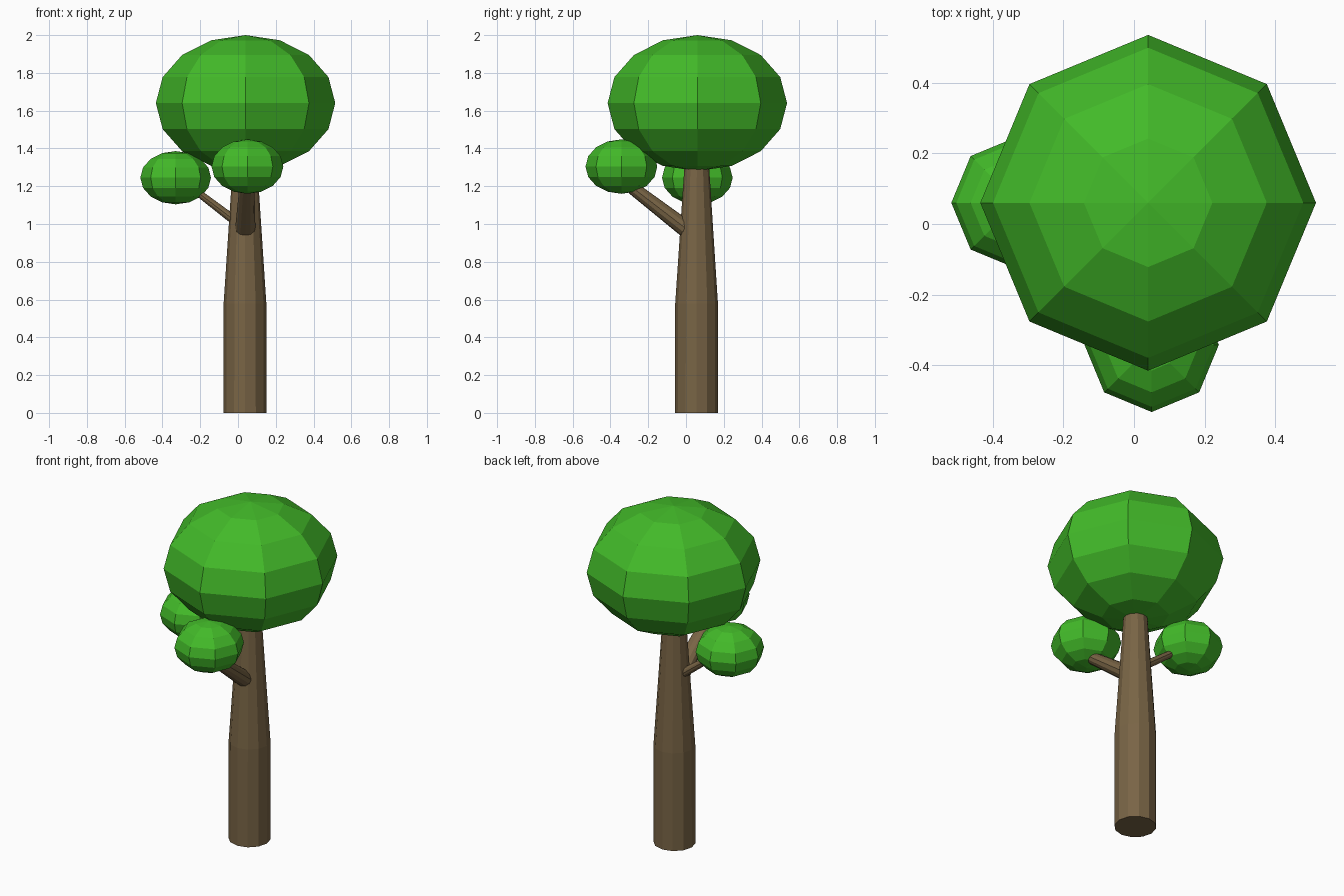
import bpy, bmesh, math
from mathutils import Vector, Matrix

if "Cube" in bpy.data.objects:
    bpy.data.objects.remove(bpy.data.objects["Cube"])


def material(name, rgb):
    m = bpy.data.materials.new(name)
    m.diffuse_color = (*rgb, 1)
    m.use_nodes = True
    m.node_tree.nodes["Principled BSDF"].inputs["Base Color"].default_value = m.diffuse_color
    return m


LEAF = material("leaf green", (0.055, 0.49, 0.022))
BARK = material("bark brown", (0.19, 0.128, 0.06))
SQUASH = 0.75  # the whole tree is flattened vertically


def finish(name, bm, mat):
    bmesh.ops.recalc_face_normals(bm, faces=bm.faces)
    mesh = bpy.data.meshes.new(name)
    bm.to_mesh(mesh)
    bm.free()
    mesh.materials.append(mat)
    ob = bpy.data.objects.new(name, mesh)
    bpy.context.collection.objects.link(ob)
    return ob


def foliage(name, center, radius, height):
    bm = bmesh.new()
    bmesh.ops.create_uvsphere(bm, u_segments=8, v_segments=8, radius=1)
    bm.transform(Matrix.Translation(center) @ Matrix.Diagonal((radius, radius, height, 1)))
    finish(name, bm, LEAF)


def branch(name, start, end, r1, r2):
    # round tapered limb built upright, then flattened with the tree
    a, b = Vector(start), Vector(end)
    a.z /= SQUASH
    b.z /= SQUASH
    d = b - a
    bm = bmesh.new()
    bmesh.ops.create_cone(bm, cap_ends=True, segments=12, radius1=r1, radius2=r2, depth=d.length)
    bm.transform(Matrix.Diagonal((1, 1, SQUASH, 1)) @ Matrix.Translation((a + b) / 2)
                 @ d.to_track_quat('Z', 'Y').to_matrix().to_4x4())
    finish(name, bm, BARK)


# Trunk: straight lower half, tapered upper half
bm = bmesh.new()
rings = []
for z, r, cy in ((0, 0.114, 0.055), (0.58, 0.113, 0.056), (1.31, 0.065, 0.057)):
    rings.append([bm.verts.new((0.037 + r * math.cos(i * math.tau / 12),
                                cy + r * math.sin(i * math.tau / 12), z)) for i in range(12)])
for lo, hi in zip(rings, rings[1:]):
    for i in range(12):
        j = (i + 1) % 12
        bm.faces.new((lo[i], lo[j], hi[j], hi[i]))
bm.faces.new(rings[0])
bm.faces.new(rings[-1])
finish("trunk", bm, BARK)

# Branches
branch("left_branch", (0.037, 0.057, 0.977), (-0.26, 0.06, 1.203), 0.03, 0.021)
branch("front_branch", (0.037, 0.05, 0.936), (0.047, -0.29, 1.197), 0.056, 0.04)

# Foliage
foliage("main_crown", (0.04, 0.06, 1.64), 0.475, 0.36)
foliage("left_foliage", (-0.33, 0.06, 1.245), 0.187, 0.141)
foliage("front_foliage", (0.05, -0.342, 1.304), 0.19, 0.144)
